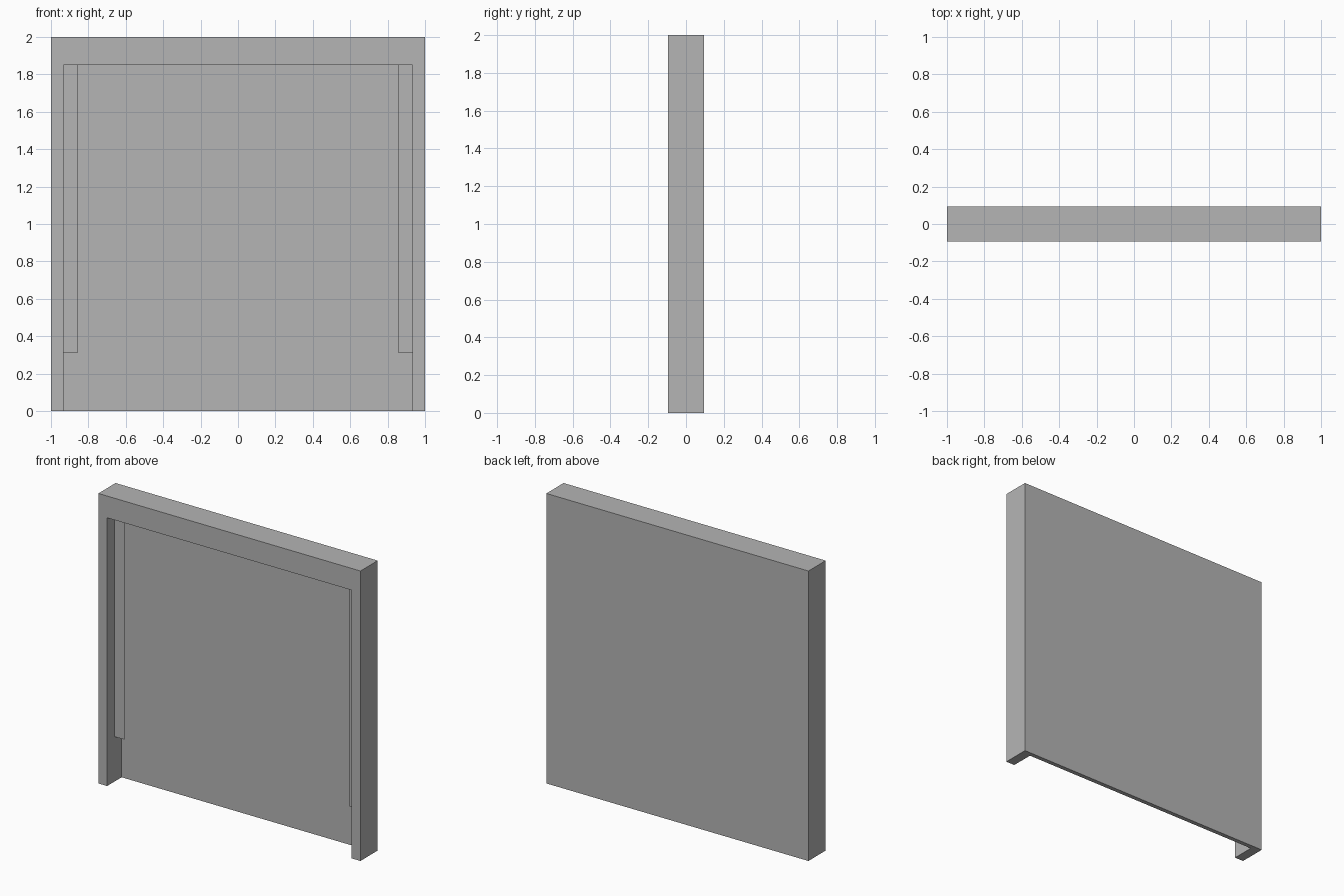
import bpy
import bmesh
from mathutils import Vector

default_cube = bpy.data.objects.get("Cube")
if default_cube:
    bpy.data.objects.remove(default_cube, do_unlink=True)

# Overall sizes
HALF_W, HEIGHT, HALF_D = 1.0, 2.0, 0.094
OPEN_X, OPEN_Z = 0.933, 1.85      # opening edge and its top
PANEL_Y = 0.064                   # front of the back panel
STOP_X, STOP_Z, STOP_Y = 0.858, 0.31, -0.014

grey = bpy.data.materials.new("plain_grey")
grey.use_nodes = True
colour = (0.46, 0.46, 0.46, 1.0)
grey.diffuse_color = colour
bsdf = next(n for n in grey.node_tree.nodes if n.type == "BSDF_PRINCIPLED")
bsdf.inputs["Base Color"].default_value = colour


def box(name, low, high):
    """Flat-shaded box between two corners."""
    low, high = Vector(low), Vector(high)
    bm = bmesh.new()
    bmesh.ops.create_cube(bm, size=1)
    bmesh.ops.scale(bm, vec=high - low, verts=bm.verts)
    bmesh.ops.translate(bm, vec=(low + high) / 2, verts=bm.verts)
    mesh = bpy.data.meshes.new(name)
    bm.to_mesh(mesh)
    bm.free()
    mesh.materials.append(grey)
    obj = bpy.data.objects.new(name, mesh)
    bpy.context.collection.objects.link(obj)
    return obj


# Frame and back panel: one slab with a recess open at the front and bottom
frame = box("frame_with_back_panel", (-HALF_W, -HALF_D, 0), (HALF_W, HALF_D, HEIGHT))
cutter = box("recess_cutter", (-OPEN_X, -HALF_D - 0.1, -0.1), (OPEN_X, PANEL_Y, OPEN_Z))
cutter.hide_render = True
cut = frame.modifiers.new("recess", "BOOLEAN")
cut.operation = "DIFFERENCE"
cut.solver = "EXACT"
cut.object = cutter
bpy.context.view_layer.objects.active = frame
bpy.ops.object.modifier_apply(modifier=cut.name)
bpy.data.objects.remove(cutter, do_unlink=True)

# Thin upright strips on both sides of the opening
for name, side in (("left_strip", 1), ("right_strip", -1)):
    x0, x1 = sorted((side * STOP_X, side * OPEN_X))
    box(name, (x0, STOP_Y, STOP_Z), (x1, STOP_Y + 0.003, OPEN_Z))
